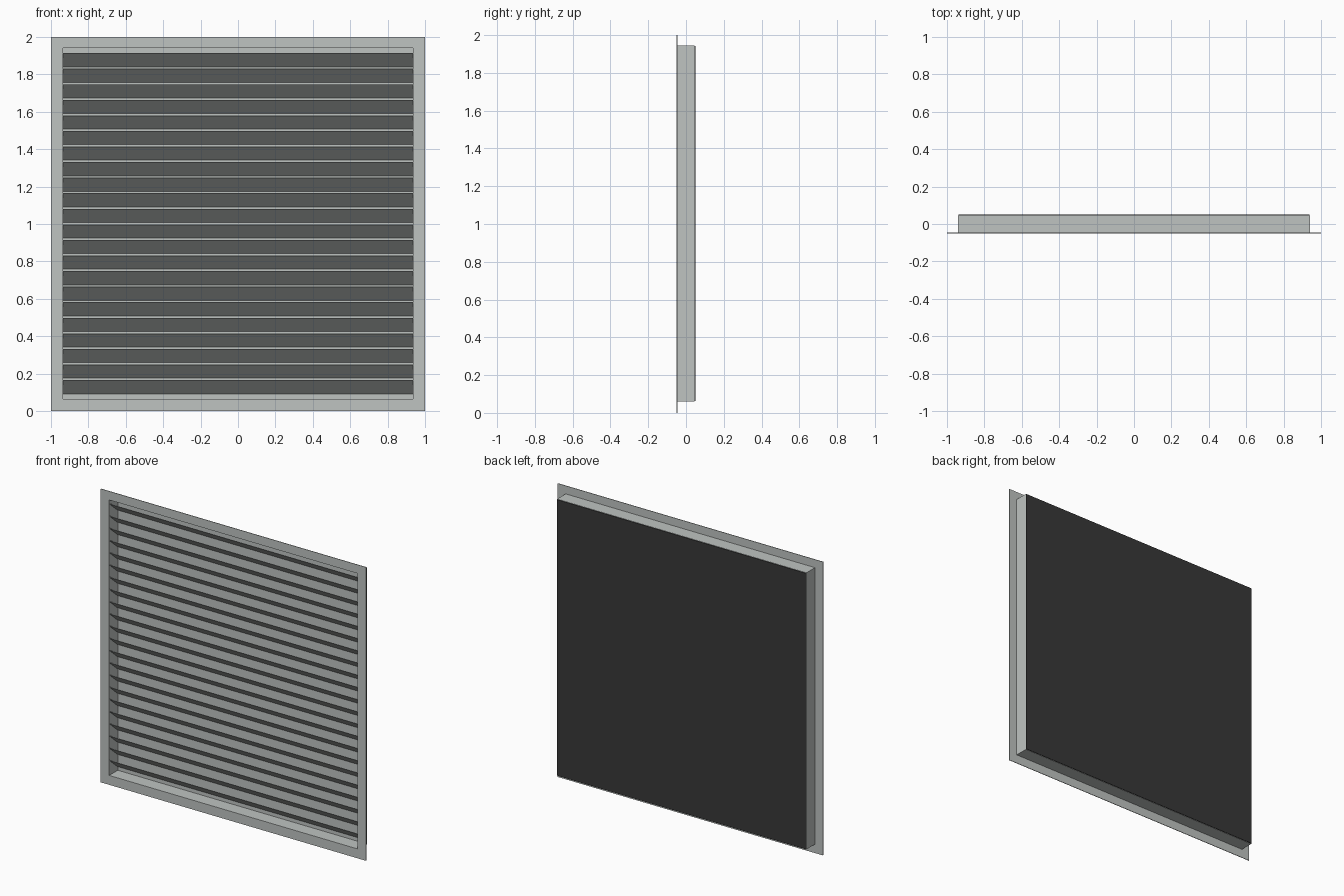
import bpy, bmesh, math
from mathutils import Matrix

if "Cube" in bpy.data.objects:
    bpy.data.objects.remove(bpy.data.objects["Cube"])

def material(name, rgb):
    m = bpy.data.materials.new(name)
    m.diffuse_color = (*rgb, 1.0)
    m.use_nodes = True
    m.node_tree.nodes["Principled BSDF"].inputs["Base Color"].default_value = m.diffuse_color
    return m

METAL = material("light grey metal", (0.52, 0.55, 0.535))
DARK = material("dark backing", (0.04, 0.04, 0.04))

X_IN, Z_LO, Z_HI = 0.94, 0.06, 1.945   # box behind the flange
T = 0.004                              # sheet thickness

def add_box(bm, x0, x1, y0, y1, z0, z1, tilt=0.0):
    """Box from its limits, optionally tilted about x through its centre."""
    centre = Matrix.Translation(((x0 + x1) / 2, (y0 + y1) / 2, (z0 + z1) / 2))
    size = Matrix.Diagonal((x1 - x0, y1 - y0, z1 - z0, 1))
    bmesh.ops.create_cube(bm, size=1, matrix=centre @ Matrix.Rotation(tilt, 4, 'X') @ size)

def make(name, mat, boxes):
    bm = bmesh.new()
    for b in boxes:
        add_box(bm, *b)
    me = bpy.data.meshes.new(name)
    bm.to_mesh(me)
    bm.free()
    me.materials.append(mat)
    ob = bpy.data.objects.new(name, me)
    bpy.context.collection.objects.link(ob)
    return ob

# Thin flange around the front opening
make("front_flange", METAL, [
    (-1, -X_IN, -0.05, -0.05 + T, 0, 2),
    (X_IN, 1, -0.05, -0.05 + T, 0, 2),
    (-X_IN, X_IN, -0.05, -0.05 + T, 0, Z_LO),
    (-X_IN, X_IN, -0.05, -0.05 + T, Z_HI, 2)])

# Sheet walls of the box
make("box_walls", METAL, [
    (-X_IN, -X_IN + T, -0.05, 0.046, Z_LO, Z_HI),
    (X_IN - T, X_IN, -0.05, 0.046, Z_LO, Z_HI),
    (-X_IN + T, X_IN - T, -0.05, 0.046, Z_LO, Z_LO + T),
    (-X_IN + T, X_IN - T, -0.05, 0.046, Z_HI - T, Z_HI)])

# Light inner panel seen between the slats, dark sheet on the back
make("inner_panel", METAL, [(-X_IN + T, X_IN - T, 0.042, 0.046, Z_LO + T, Z_HI - T)])
make("back_sheet", DARK, [(-X_IN + 0.002, X_IN - 0.002, 0.046, 0.05, Z_LO + 0.002, Z_HI - 0.002)])

# Louvre slats: front edge high, rear edge low
DY, DZ, COUNT = 0.082, 0.071, 22
length, tilt = math.hypot(DY, DZ), -math.atan2(DZ, DY)
slats = []
for i in range(COUNT):
    z = 0.129 + i * 1.748 / (COUNT - 1)
    slats.append((-X_IN + T, X_IN - T, -0.004 - length / 2, -0.004 + length / 2,
                  z - 0.0015, z + 0.0015, tilt))
make("louvre_slats", METAL, slats)
